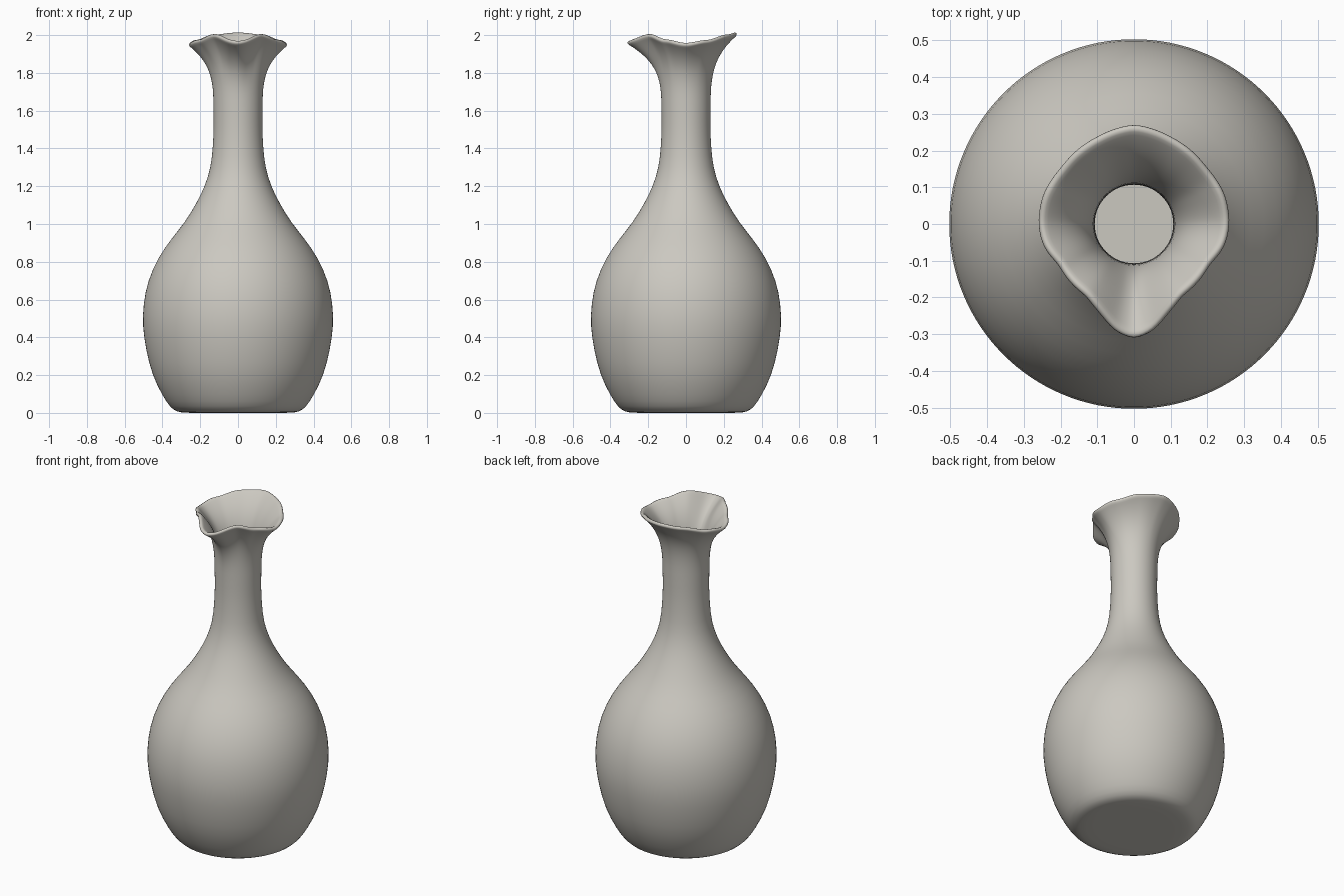
import bpy, bmesh, math

if "Cube" in bpy.data.objects:
    bpy.data.objects.remove(bpy.data.objects["Cube"])

SEG = 64
# Outer silhouette of base, belly and neck: (radius, height)
PROFILE = [(0.15, 0.0), (0.28, 0.0), (0.325, 0.005), (0.36, 0.03), (0.40, 0.09),
           (0.455, 0.2), (0.487, 0.33), (0.507, 0.46), (0.502, 0.58), (0.478, 0.7),
           (0.425, 0.82), (0.355, 0.92), (0.28, 1.01), (0.22, 1.11), (0.175, 1.2),
           (0.143, 1.3), (0.132, 1.42), (0.128, 1.52), (0.13, 1.62)]
# Pinched mouth: radius and height by angle away from the front spout (degrees)
RIM_R = [(0, .318), (10, .303), (20, .268), (33, .241), (62, .239), (76, .259),
         (90, .265), (108, .265), (128, .256), (157, .263), (180, .276)]
RIM_Z = [(0, 1.955), (33, 1.997), (62, 1.967), (90, 1.946), (115, 1.962),
         (150, 1.992), (180, 2.003)]


def interp(table, a, smooth=False):
    for (a0, v0), (a1, v1) in zip(table, table[1:]):
        if a <= a1 + 1e-6:
            t = (a - a0) / (a1 - a0)
            if smooth:
                t = t * t * (3 - 2 * t)
            return v0 + (v1 - v0) * t
    return table[-1][1]


bm = bmesh.new()
rings = []


def add_ring(fn):
    ring = []
    for i in range(SEG):
        deg = 360 * i / SEG
        r, z = fn(min(deg, 360 - deg))
        th = math.radians(deg)
        ring.append(bm.verts.new((r * math.sin(th), -r * math.cos(th), z)))
    rings.append(ring)


# Body and neck
for r, z in PROFILE:
    add_ring(lambda a, r=r, z=z: (r, z))

# Flared mouth blending from round neck to pinched rim
r0, z0 = PROFILE[-1]
for t in (0.2, 0.38, 0.54, 0.66, 0.76, 0.84, 0.91, 0.96, 1.0):
    add_ring(lambda a, t=t: (r0 + (interp(RIM_R, a) - r0) * t ** 3.2,
                             z0 + (interp(RIM_Z, a, True) - z0) * t))

for lo, hi in zip(rings, rings[1:]):
    for i in range(SEG):
        j = (i + 1) % SEG
        bm.faces.new((lo[i], lo[j], hi[j], hi[i]))
# Base disc
centre = bm.verts.new((0, 0, 0))
for i in range(SEG):
    bm.faces.new((centre, rings[0][(i + 1) % SEG], rings[0][i]))
bmesh.ops.recalc_face_normals(bm, faces=bm.faces)
if centre.link_faces[0].normal.z > 0:
    bmesh.ops.reverse_faces(bm, faces=bm.faces)

mesh = bpy.data.meshes.new("vase")
bm.to_mesh(mesh)
bm.free()
mesh.shade_smooth()
vase = bpy.data.objects.new("vase", mesh)
bpy.context.collection.objects.link(vase)

# Wall thickness and rounded lip
wall = vase.modifiers.new("wall", 'SOLIDIFY')
wall.thickness = 0.022
wall.offset = -1
soft = vase.modifiers.new("soft", 'SUBSURF')
soft.levels = soft.render_levels = 1

clay = bpy.data.materials.new("warm grey clay")
clay.diffuse_color = (0.60, 0.58, 0.53, 1)
clay.use_nodes = True
clay.node_tree.nodes["Principled BSDF"].inputs["Base Color"].default_value = clay.diffuse_color
mesh.materials.append(clay)
